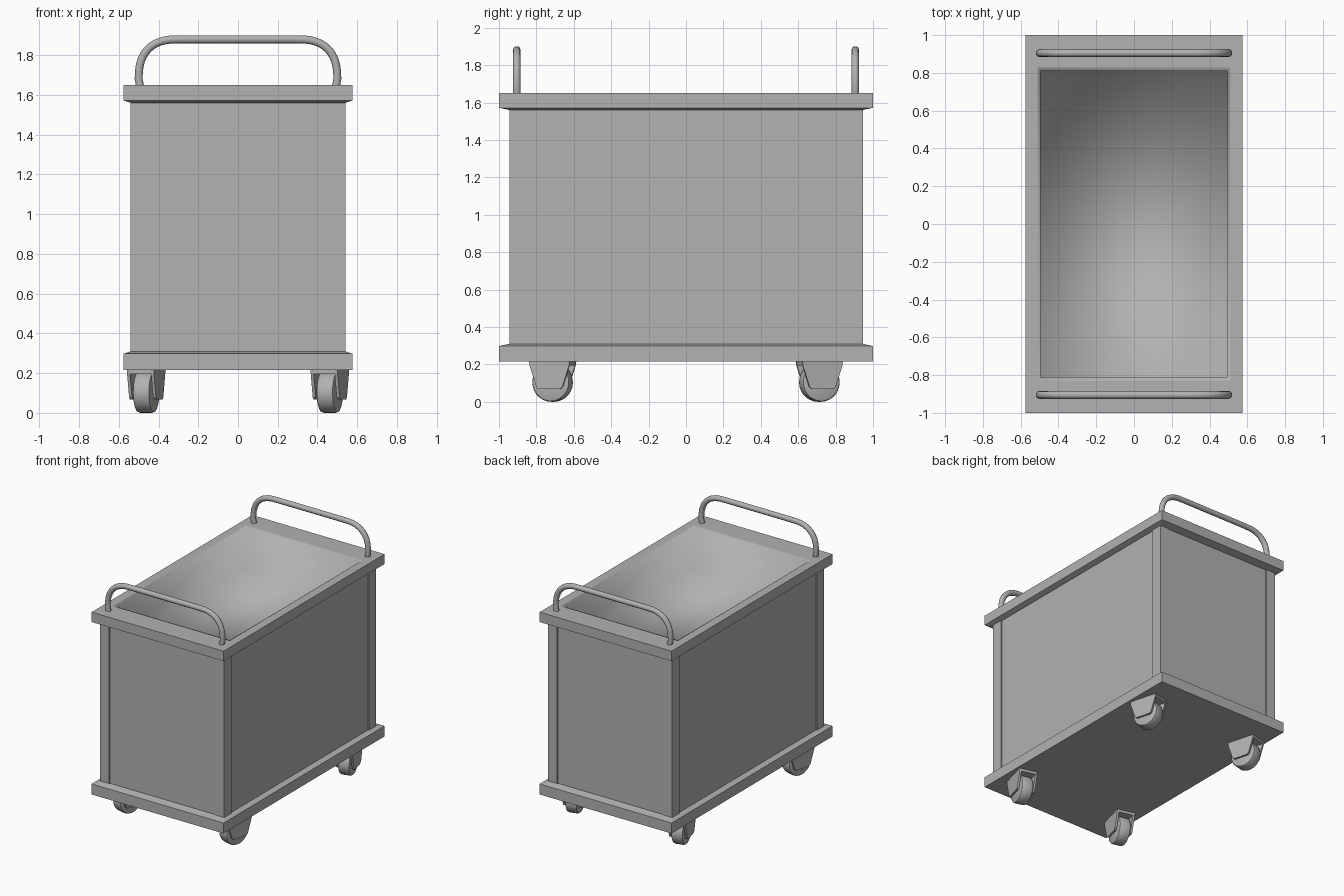
import bpy, bmesh, math
from mathutils import Matrix, Vector

if "Cube" in bpy.data.objects:
    bpy.data.objects.remove(bpy.data.objects["Cube"])

grey = bpy.data.materials.new("dark_grey")
grey.diffuse_color = (.445, .445, .445, 1)
grey.use_nodes = True
grey.node_tree.nodes["Principled BSDF"].inputs["Base Color"].default_value = grey.diffuse_color


def finish(name, bm):
    bmesh.ops.recalc_face_normals(bm, faces=bm.faces)
    me = bpy.data.meshes.new(name)
    bm.to_mesh(me)
    bm.free()
    me.materials.append(grey)
    ob = bpy.data.objects.new(name, me)
    bpy.context.collection.objects.link(ob)
    return ob


def loft(name, rings, cap_start=True, cap_end=True, smooth_from=None):
    """Stack of rectangles given as (half x, half y, z)."""
    bm = bmesh.new()
    loops = [[bm.verts.new((sx * hx, sy * hy, z))
              for sx, sy in ((-1, -1), (1, -1), (1, 1), (-1, 1))]
             for hx, hy, z in rings]
    for k, (a, b) in enumerate(zip(loops, loops[1:])):
        for i in range(4):
            j = (i + 1) % 4
            f = bm.faces.new((a[i], a[j], b[j], b[i]))
            f.smooth = smooth_from is not None and k >= smooth_from
    if cap_start:
        bm.faces.new(loops[0][::-1])
    if cap_end:
        bm.faces.new(loops[-1]).smooth = smooth_from is not None
    return finish(name, bm)


def box(name, lo, hi):
    lo, hi = Vector(lo), Vector(hi)
    bm = bmesh.new()
    bmesh.ops.create_cube(bm, size=1, matrix=Matrix.Translation((lo + hi) / 2)
                          @ Matrix.Diagonal((hi - lo).to_4d()))
    return finish(name, bm)


def add_prism(bm, profile, x0, x1):
    """Extrude a (y, z) outline along x."""
    a = [bm.verts.new((x0, y, z)) for y, z in profile]
    b = [bm.verts.new((x1, y, z)) for y, z in profile]
    n = len(profile)
    bm.faces.new(a)
    bm.faces.new(b[::-1])
    for i in range(n):
        j = (i + 1) % n
        bm.faces.new((a[i], b[i], b[j], a[j]))


# base slab with a sloped upper lip
loft("base", [(.575, 1, .215), (.575, 1, .298), (.54, .945, .31)])

# body panels between square corner posts
for s in (-1, 1):
    ys = sorted((s * .90, s * .938))
    box("end_panel", (-.47, ys[0], .305), (.47, ys[1], 1.565))
    xs = sorted((s * .50, s * .533))
    box("side_panel", (xs[0], -.87, .305), (xs[1], .87, 1.565))
    for sy in (-1, 1):
        xs = sorted((s * .46, s * .541))
        ys = sorted((sy * .855, sy * .945))
        box("corner_post", (xs[0], ys[0], .305), (xs[1], ys[1], 1.565))

# top rim, then the softly shaded recess inside it
loft("rim", [(.50, .86, 1.56), (.54, .945, 1.56), (.575, 1, 1.572),
             (.575, 1, 1.65), (.512, .83, 1.65)], False, False)
loft("tray", [(.512, .83, 1.65), (.495, .81, 1.642), (.495, .81, 1.35)],
     cap_start=False, smooth_from=0)

# push handles
q = 2 / 2.5
arc = [(.3 + .2 * math.cos(t) ** q, 1.68 + .2 * math.sin(t) ** q)
       for t in (math.pi / 2 * i / 12 for i in range(12))] + [(.28, 1.88)]
path = [(.492, 1.64)] + arc
path += [(-x, z) for x, z in reversed(path)]
for y in (-.905, .905):
    cu = bpy.data.curves.new("handle", 'CURVE')
    cu.dimensions = '3D'
    cu.bevel_depth = .021
    cu.bevel_resolution = 3
    cu.use_fill_caps = True
    cu.materials.append(grey)
    sp = cu.splines.new('POLY')
    sp.points.add(len(path) - 1)
    for p, (x, z) in zip(sp.points, path):
        p.co = (x, y, z, 1)
    sp.use_smooth = True
    bpy.context.collection.objects.link(bpy.data.objects.new("handle", cu))

# casters: forked housing and wheel, turned slightly
fork = [(-.113, .22), (.113, .22), (.108, .19), (.072, .08), (.058, .067),
        (-.058, .067), (-.072, .08), (-.108, .19)]
for sx in (-1, 1):
    for sy in (-1, 1):
        place = (Matrix.Translation((sx * .462, sy * .713, 0))
                 @ Matrix.Rotation(math.radians(15 * sy), 4, 'Z'))
        bm = bmesh.new()
        add_prism(bm, fork, -.07, -.055)
        add_prism(bm, fork, .055, .07)
        add_prism(bm, [(-.11, .22), (.11, .22), (.11, .195), (-.11, .195)], -.06, .06)
        finish("caster_fork", bm).matrix_world = place

        bm = bmesh.new()
        bmesh.ops.create_cone(bm, cap_ends=True, segments=28, radius1=.104,
                              radius2=.104, depth=.09,
                              matrix=Matrix.Translation((0, 0, .104))
                              @ Matrix.Rotation(math.pi / 2, 4, 'Y'))
        rim = [e for e in bm.edges if any(len(f.verts) > 4 for f in e.link_faces)]
        bmesh.ops.bevel(bm, geom=rim, offset=.014, segments=2, profile=.5,
                        affect='EDGES')
        wheel = finish("caster_wheel", bm)
        wheel.matrix_world = place
        bpy.ops.object.select_all(action='DESELECT')
        wheel.select_set(True)
        bpy.context.view_layer.objects.active = wheel
        bpy.ops.object.shade_smooth_by_angle(angle=math.radians(35))
